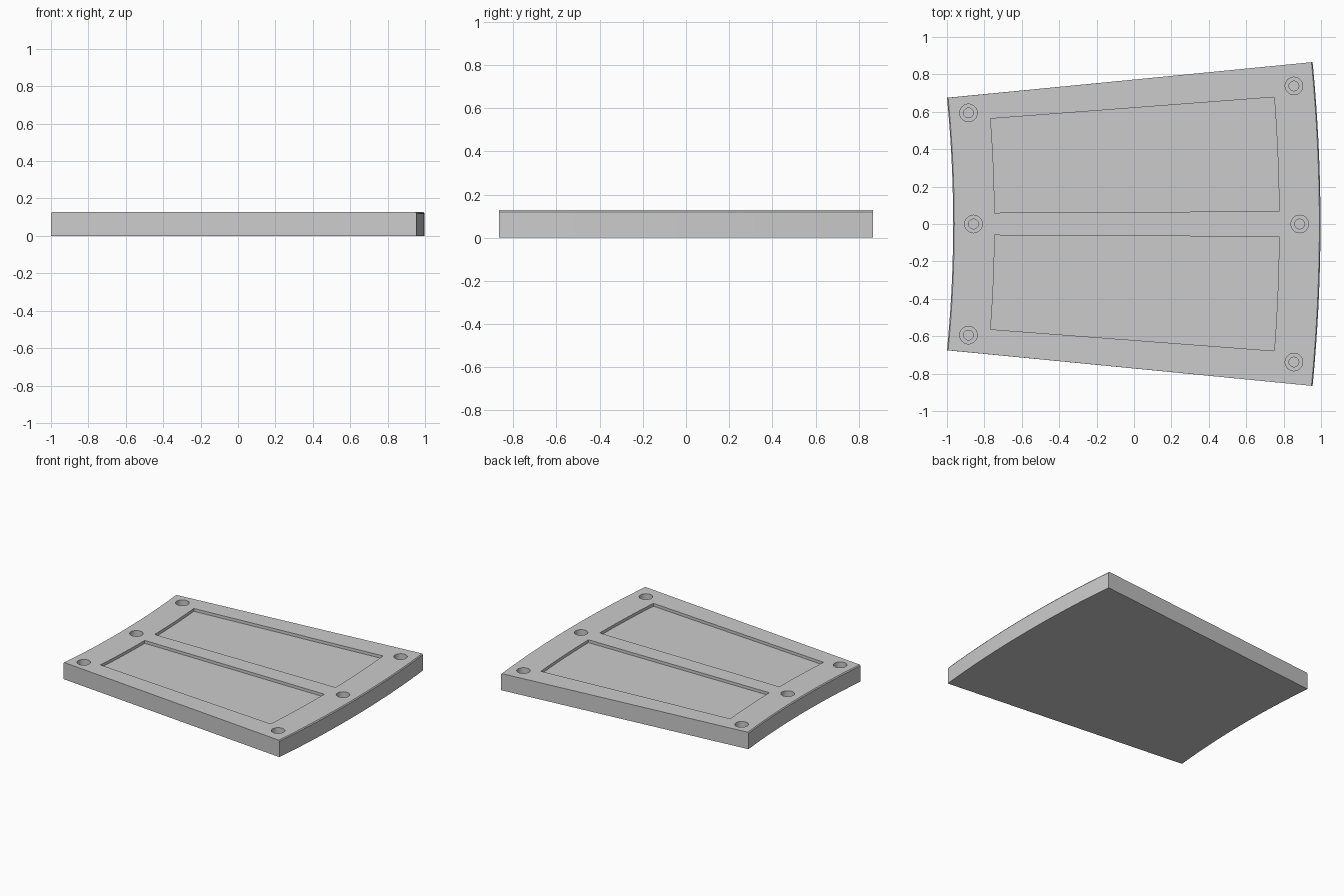
import bpy, bmesh
from math import cos, sin, sqrt, tau

if "Cube" in bpy.data.objects:
    bpy.data.objects.remove(bpy.data.objects["Cube"])

H = 0.128          # plate thickness
CX = -7.91         # common centre of the curved ends
R_IN, R_OUT = 6.943, 8.907
POCKET_DEPTH = 0.022


def arc(radius, y0, y1, z, n=24):
    ys = [y0 + (y1 - y0) * i / n for i in range(n + 1)]
    return [(CX + sqrt(radius**2 - y**2), y, z) for y in ys]


def sector(r_in, r_out, in_lo, in_hi, out_lo, out_hi, z):
    """Outline with straight sides and two concentric curved ends."""
    return arc(r_out, out_lo, out_hi, z) + arc(r_in, in_hi, in_lo, z)


def circle(x, y, r, z, n=32):
    return [(x + r * cos(tau * i / n), y + r * sin(tau * i / n), z) for i in range(n)]


def loft(name, loops):
    """Closed solid through matching outlines, bottom to top."""
    bm = bmesh.new()
    rings = [[bm.verts.new(p) for p in loop] for loop in loops]
    for a, b in zip(rings, rings[1:]):
        for i in range(len(a)):
            j = (i + 1) % len(a)
            bm.faces.new((a[i], a[j], b[j], b[i]))
    bm.faces.new(rings[0][::-1])
    bm.faces.new(rings[-1])
    bmesh.ops.recalc_face_normals(bm, faces=bm.faces)
    me = bpy.data.meshes.new(name)
    bm.to_mesh(me)
    bm.free()
    ob = bpy.data.objects.new(name, me)
    bpy.context.collection.objects.link(ob)
    return ob


# Plate body with a fine chamfer on its curved top edges
def body(inset, z):
    return sector(R_IN + inset, R_OUT - inset, -0.675, 0.675, -0.865, 0.865, z)


plate = loft("curved_plate", [body(0, 0), body(0, H - 0.008), body(0.006, H)])

cutters = []

# Two shallow pockets, mirrored about the centre rib
for s, side in ((1, "back"), (-1, "front")):
    lims = [(0.06, 0.563), (0.068, 0.678)]
    (il, ih), (ol, oh) = [sorted((s * a, s * b)) for a, b in lims]
    cutters.append(loft(f"pocket_cutter_{side}", [
        sector(7.165, 8.686, il, ih, ol, oh, z) for z in (H - POCKET_DEPTH, H + 0.05)]))

# Six blind stepped screw holes
for i, (x, y) in enumerate([(-0.885, 0.594), (-0.858, 0), (-0.885, -0.594),
                            (0.855, 0.738), (0.886, 0), (0.855, -0.738)]):
    cutters.append(loft(f"screw_hole_cutter_{i}", [
        circle(x, y, 0.026, 0.03), circle(x, y, 0.026, H - 0.045),
        circle(x, y, 0.047, H - 0.045), circle(x, y, 0.047, H + 0.05)]))

# Cut everything out of the plate
bpy.context.view_layer.objects.active = plate
for c in cutters:
    mod = plate.modifiers.new(c.name, 'BOOLEAN')
    mod.object = c
    mod.operation = 'DIFFERENCE'
    mod.solver = 'EXACT'
    bpy.ops.object.modifier_apply(modifier=mod.name)
    bpy.data.objects.remove(c)

plate.select_set(True)
bpy.ops.object.shade_smooth_by_angle()
